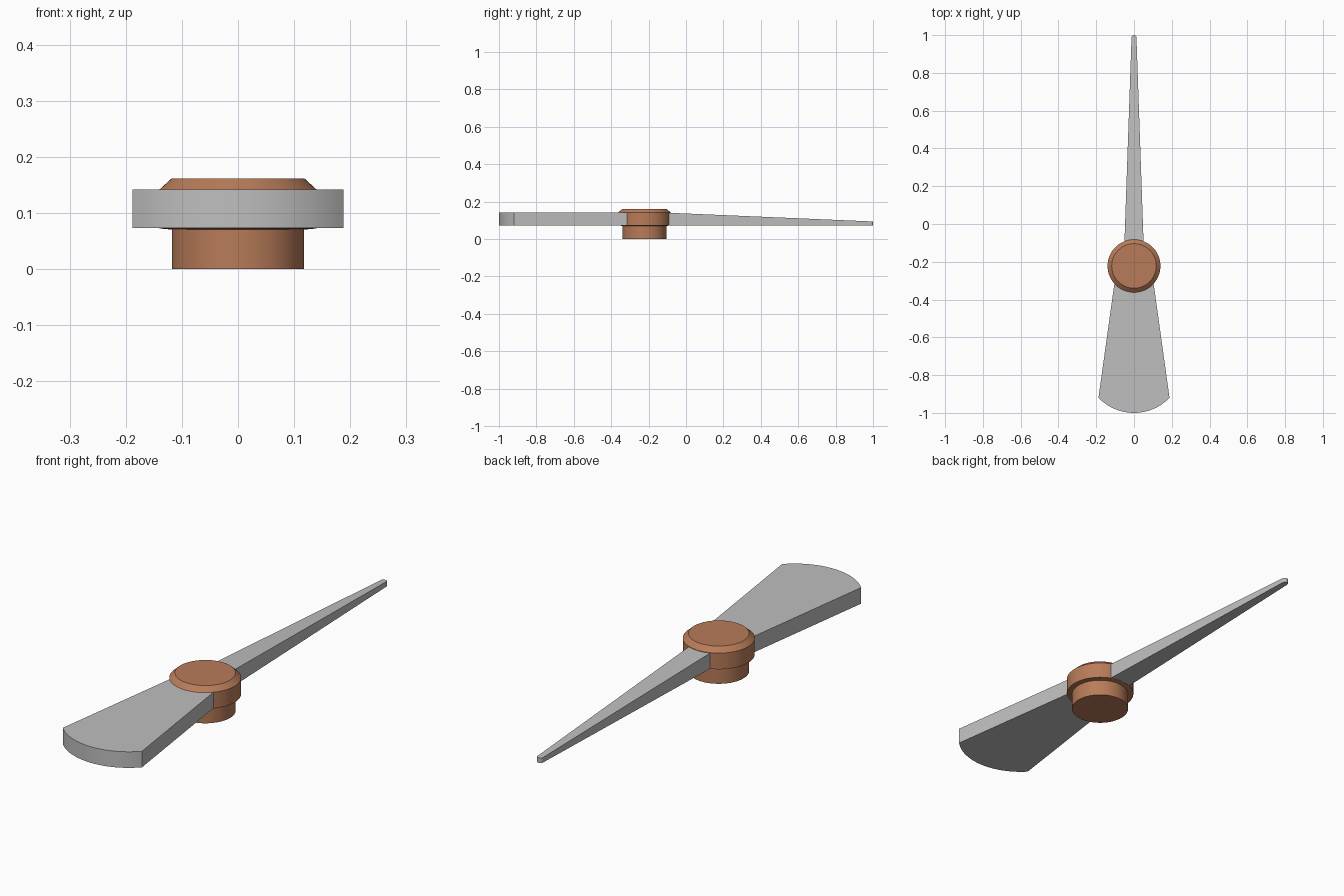
import bpy, bmesh, math

if "Cube" in bpy.data.objects:
    bpy.data.objects.remove(bpy.data.objects["Cube"])

HUB_Y = -0.222


def material(name, rgb):
    m = bpy.data.materials.new(name)
    m.diffuse_color = (*rgb, 1)
    m.use_nodes = True
    m.node_tree.nodes["Principled BSDF"].inputs["Base Color"].default_value = m.diffuse_color
    return m


steel = material("light_grey", (0.52, 0.52, 0.52))
copper = material("copper", (0.48, 0.20, 0.10))


def finish(name, bm, mat):
    bmesh.ops.recalc_face_normals(bm, faces=bm.faces)
    me = bpy.data.meshes.new(name)
    bm.to_mesh(me)
    bm.free()
    me.materials.append(mat)
    ob = bpy.data.objects.new(name, me)
    bpy.context.collection.objects.link(ob)
    bpy.ops.object.select_all(action='DESELECT')
    ob.select_set(True)
    bpy.context.view_layer.objects.active = ob
    bpy.ops.object.shade_smooth_by_angle(angle=math.radians(25))
    return ob


def lathe(name, profile, mat, n=64):
    """Stack of rings (radius, z) around the hub axis, capped at both ends."""
    bm = bmesh.new()
    rings = [[bm.verts.new((r * math.cos(2 * math.pi * i / n),
                            HUB_Y + r * math.sin(2 * math.pi * i / n), z))
              for i in range(n)] for r, z in profile]
    for a, b in zip(rings, rings[1:]):
        for i in range(n):
            j = (i + 1) % n
            bm.faces.new((a[i], a[j], b[j], b[i]))
    bm.faces.new(rings[0])
    bm.faces.new(rings[-1])
    return finish(name, bm, mat)


def blade(name, root_w, tip_w, tip_y, end_y, z_root, z_tip, mat, n=24):
    """Tapered hand from the hub axis to an arc-shaped tip; half widths."""
    sag = abs(end_y - tip_y)
    rad = (tip_w ** 2 + sag ** 2) / (2 * sag)
    sign = 1 if end_y > tip_y else -1
    half = math.asin(tip_w / rad)
    outline = [(-root_w, HUB_Y)]
    for i in range(n + 1):
        a = -half + 2 * half * i / n
        outline.append((rad * math.sin(a), end_y - sign * rad * (1 - math.cos(a))))
    outline.append((root_w, HUB_Y))

    def top(y):
        return z_root + (z_tip - z_root) * (y - HUB_Y) / (end_y - HUB_Y)

    bm = bmesh.new()
    lo = [bm.verts.new((x, y, 0.073)) for x, y in outline]
    hi = [bm.verts.new((x, y, top(y))) for x, y in outline]
    bm.faces.new(lo)
    bm.faces.new(hi)
    for i in range(len(outline)):
        j = (i + 1) % len(outline)
        bm.faces.new((lo[i], lo[j], hi[j], hi[i]))
    return finish(name, bm, mat)


# Hub: narrow shaft below, wide chamfered cap above
lathe("hub", [(0.118, 0), (0.118, 0.0705), (0.14, 0.0725),
              (0.14, 0.142), (0.118, 0.162)], copper)

# Wide counterweight tail and slim pointer that thins towards its tip
blade("tail", 0.091, 0.188, -0.92, -1.0, 0.142, 0.142, steel)
blade("pointer", 0.055, 0.013, 0.988, 1.0, 0.146, 0.094, steel, n=10)
